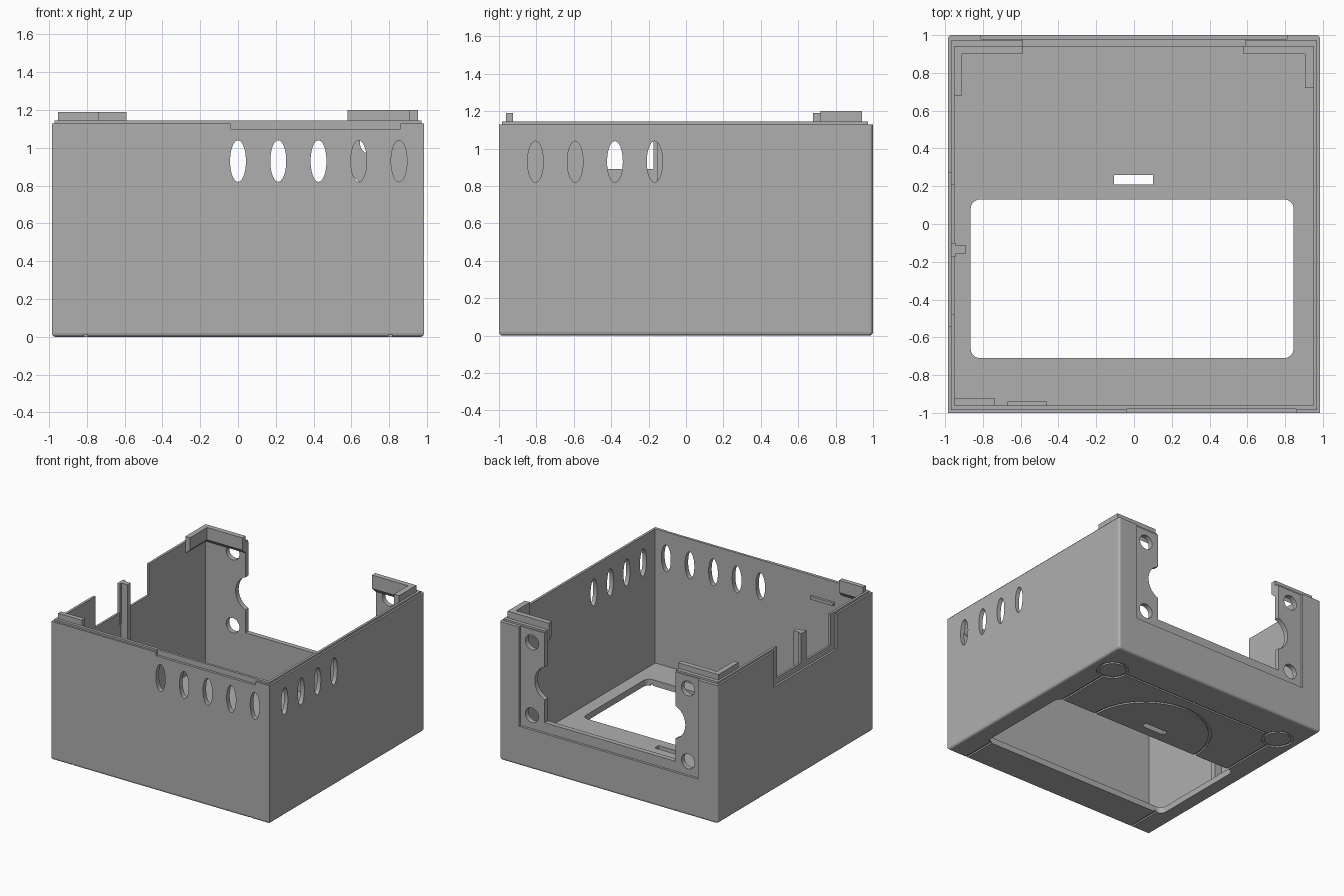
import bpy, bmesh
from math import cos, sin, pi, radians
from mathutils import Matrix, Vector

old = bpy.data.objects.get("Cube")
if old:
    bpy.data.objects.remove(old, do_unlink=True)

# Single plastic colour
plastic = bpy.data.materials.new("grey plastic")
plastic.use_nodes = True
GREY = (0.43, 0.43, 0.43, 1)
plastic.diffuse_color = GREY
plastic.node_tree.nodes["Principled BSDF"].inputs["Base Color"].default_value = GREY


def finish(name, bm):
    bmesh.ops.recalc_face_normals(bm, faces=bm.faces)
    mesh = bpy.data.meshes.new(name)
    bm.to_mesh(mesh)
    bm.free()
    mesh.materials.append(plastic)
    obj = bpy.data.objects.new(name, mesh)
    bpy.context.collection.objects.link(obj)
    return obj


def box_mesh(x, y, z):
    bm = bmesh.new()
    bmesh.ops.create_cube(bm, size=1)
    for v in bm.verts:
        v.co = Vector(r[0] if c < 0 else r[1] for c, r in zip(v.co, (x, y, z)))
    return bm


def box(name, x, y, z):
    return finish(name, box_mesh(x, y, z))


def oval(name, centre, half_width, half_height, axis, length):
    """Elliptic cylinder running along x or y."""
    bm = bmesh.new()
    bmesh.ops.create_cone(bm, cap_ends=True, segments=40, radius1=1, radius2=1, depth=1)
    bmesh.ops.scale(bm, vec=(half_width, half_height, length), verts=bm.verts)
    turn = Matrix.Rotation(radians(90), 4, 'X')
    if axis == 'x':
        turn = Matrix.Rotation(radians(90), 4, 'Z') @ turn
    bmesh.ops.transform(bm, matrix=Matrix.Translation(centre) @ turn, verts=bm.verts)
    return finish(name, bm)


def ring(name, x, y, inner, outer, z0, z1):
    bm = bmesh.new()
    n = 48
    loops = []
    for r, z in ((inner, z0), (outer, z0), (outer, z1), (inner, z1)):
        loops.append([bm.verts.new((x + r * cos(2 * pi * i / n), y + r * sin(2 * pi * i / n), z))
                      for i in range(n)])
    for k in range(4):
        a, b = loops[k], loops[(k + 1) % 4]
        for i in range(n):
            j = (i + 1) % n
            bm.faces.new((a[i], a[j], b[j], b[i]))
    return finish(name, bm)


def cut(target, cutter):
    cutter.hide_render = True
    mod = target.modifiers.new("cut", 'BOOLEAN')
    mod.operation = 'DIFFERENCE'
    mod.solver = 'EXACT'
    mod.object = cutter
    bpy.context.view_layer.objects.active = target
    bpy.ops.object.modifier_apply(modifier=mod.name)
    bpy.data.objects.remove(cutter, do_unlink=True)


W, TOP, SHOULDER = 0.985, 1.145, 1.13
FAR = 1.3

# Case body with rounded base and rear corners
bm = box_mesh((-W, W), (-1, 1), (0, TOP))
rounded = [e for e in bm.edges
           if all(v.co.z < 0.01 for v in e.verts) or
           (all(v.co.y > 0.9 for v in e.verts) and abs(e.verts[0].co.x - e.verts[1].co.x) < 0.01)]
bmesh.ops.bevel(bm, geom=rounded, offset=0.02, segments=3, profile=0.5, affect='EDGES')
case = finish("case_shell", bm)
cut(case, box("cavity", (-0.95, 0.95), (-0.96, 0.94), (0.05, FAR)))

# Stepped rim: lower shoulder outside the lip
for side in (-1, 1):
    cut(case, box("rim_step", sorted((side * 0.97, side * FAR)), (-FAR, FAR), (SHOULDER, FAR)))
cut(case, box("rim_step", (-FAR, FAR), (-FAR, -0.985), (SHOULDER, FAR)))
cut(case, box("rim_step", (-FAR, FAR), (0.972, FAR), (SHOULDER, FAR)))
cut(case, box("front_rim_recess", (-0.04, 0.86), (-FAR, -0.98), (1.10, FAR)))

# Vent ovals in the front and one side
for i in range(5):
    cut(case, oval("vent", (0.213 * i, -1, 0.93), 0.042, 0.11, 'y', 0.3))
for i in range(4):
    cut(case, oval("vent", (W, -0.805 + 0.2125 * i, 0.93), 0.042, 0.11, 'x', 0.3))

# Rear opening, with recessed frame, screw holes and round side bites
cut(case, box("rear_recess", (-0.81, 0.81), (0.98, FAR), (0.32, FAR)))
cut(case, box("rear_opening", (-0.59, 0.59), (0.8, FAR), (0.40, FAR)))
for side in (-1, 1):
    cut(case, oval("rear_bite", (side * 0.55, 1, 0.72), 0.13, 0.14, 'y', 0.4))
    for z in (0.43, 1.025):
        cut(case, oval("screw_hole", (side * 0.705, 1, z), 0.06, 0.06, 'y', 0.4))

# Stepped notch in the other side
cut(case, box("notch_recess", (-FAR, -0.968), (-0.54, 0.27), (0.84, FAR)))
cut(case, box("notch", (-FAR, -0.9), (-0.48, 0.21), (0.89, FAR)))

# Display window with rounded corners, and the floor slot
bm = box_mesh((-0.865, 0.845), (-0.71, 0.13), (-0.1, 0.2))
uprights = [e for e in bm.edges if abs(e.verts[0].co.z - e.verts[1].co.z) > 0.1]
bmesh.ops.bevel(bm, geom=uprights, offset=0.05, segments=6, profile=0.5, affect='EDGES')
cut(case, finish("window", bm))
cut(case, box("floor_slot", (-0.105, 0.10), (0.21, 0.26), (-0.1, 0.2)))

# Shallow grooves under the base
DEPTH = 0.012
cut(case, ring("arc_groove", 0, 0.13, 0.475, 0.495, -0.1, DEPTH))
for side in (-1, 1):
    x = side * 0.805
    cut(case, ring("foot_groove", x, 0.71, 0.10, 0.12, -0.1, DEPTH))
    cut(case, box("line_groove", (x - 0.009, x + 0.009), (-FAR, 0.60), (-0.1, DEPTH)))
cut(case, box("line_groove", (-0.69, 0.69), (0.711, 0.729), (-0.1, DEPTH)))


# Locating tabs rising above the rim, their undersides sloped to the wall
def tab(name, x, y, top, axis):
    bm = box_mesh(x, y, (1.05, top))
    nearest = min(abs(v.co[axis]) for v in bm.verts)
    for v in bm.verts:
        if v.co.z < 1.06 and abs(v.co[axis]) < nearest + 0.001:
            v.co.z = 1.09
    return finish(name, bm)


tab("rear_right_tab", (-0.952, -0.59), (0.90, 0.942), 1.19, 1)
tab("rear_right_tab_return", (-0.952, -0.91), (0.68, 0.941), 1.19, 0)
tab("rear_left_tab", (0.58, 0.952), (0.90, 0.942), 1.20, 1)
tab("rear_left_tab_return", (0.905, 0.952), (0.72, 0.941), 1.20, 0)
tab("front_tab", (-0.952, -0.735), (-0.962, -0.925), 1.19, 1)

# Small catch inside the front wall
box("front_catch", (-0.67, -0.46), (-0.965, -0.94), (0.955, 0.98))

# T-shaped post standing in the notch
box("notch_post_back", (-0.968, -0.945), (-0.175, -0.10), (0.8, SHOULDER))
box("notch_post_rib", (-0.96, -0.89), (-0.155, -0.115), (0.05, SHOULDER))
